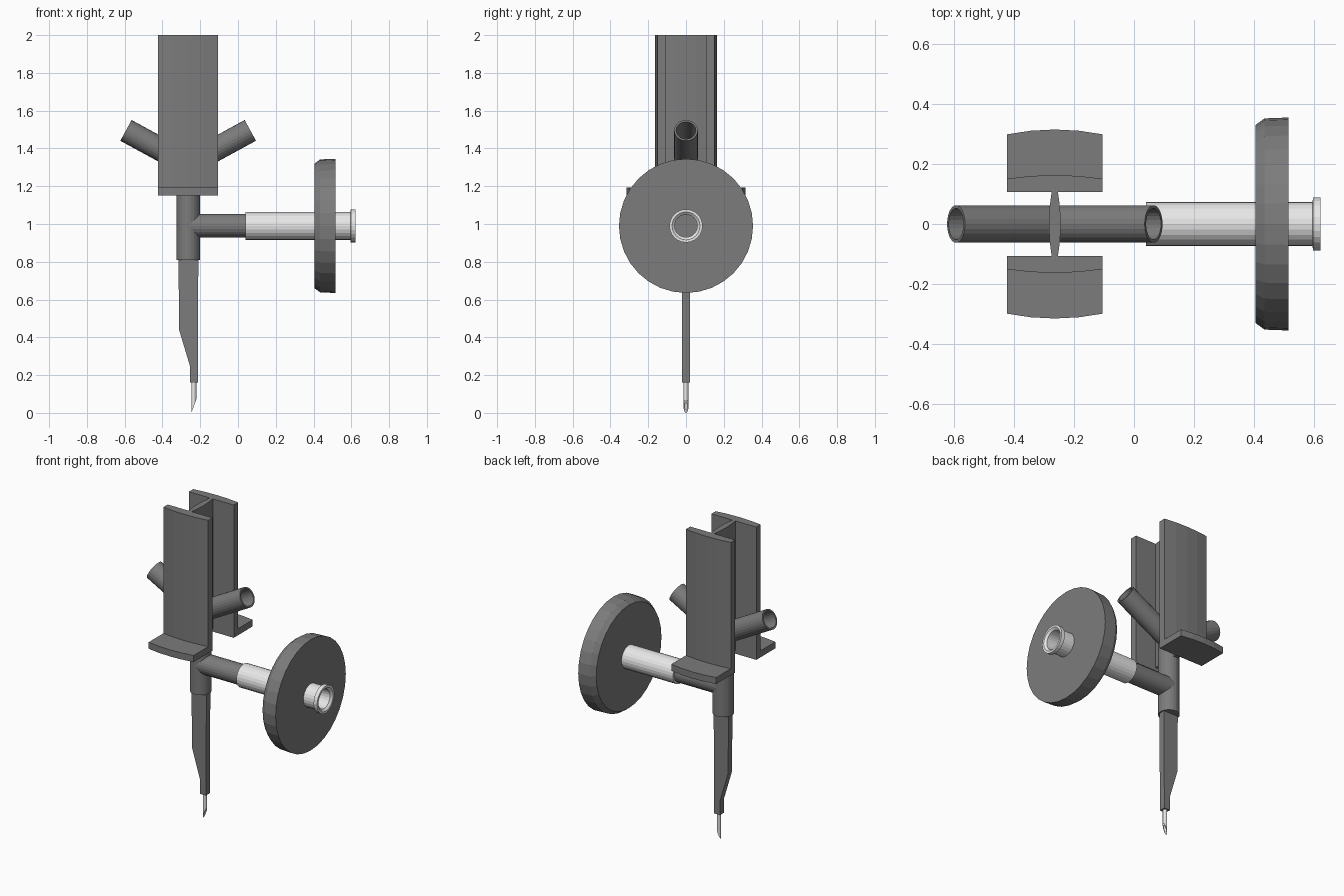
import bpy, bmesh, math
from mathutils import Vector

if "Cube" in bpy.data.objects:
    bpy.data.objects.remove(bpy.data.objects["Cube"])

def material(name, v):
    m = bpy.data.materials.new(name)
    m.diffuse_color = (v, v, v, 1)
    m.use_nodes = True
    m.node_tree.nodes["Principled BSDF"].inputs["Base Color"].default_value = m.diffuse_color
    return m

DARK = material("dark_grey", 0.2)
LIGHT = material("light_grey", 0.8)
CX = -0.264          # axis of the upright body
CZ = 0.99            # height of the side branch

def finish(name, bm, mat):
    bmesh.ops.recalc_face_normals(bm, faces=bm.faces[:])
    me = bpy.data.meshes.new(name)
    bm.to_mesh(me)
    bm.free()
    me.materials.append(mat)
    ob = bpy.data.objects.new(name, me)
    bpy.context.collection.objects.link(ob)
    return ob

def lathe(profile, steps=24, closed=False):
    """Spin (radius, height) points around local z."""
    bm = bmesh.new()
    vs = [bm.verts.new((r, 0, t)) for r, t in profile]
    pairs = list(zip(vs, vs[1:])) + ([(vs[-1], vs[0])] if closed else [])
    es = [bm.edges.new(p) for p in pairs]
    bmesh.ops.spin(bm, geom=vs + es, cent=(0, 0, 0), axis=(0, 0, 1),
                   angle=2 * math.pi, steps=steps)
    bmesh.ops.remove_doubles(bm, verts=bm.verts[:], dist=1e-5)
    return bm

def turned(name, profile, origin, axis, mat, steps=24, closed=False):
    ob = finish(name, lathe(profile, steps, closed), mat)
    ob.location = origin
    ob.rotation_mode = 'QUATERNION'
    ob.rotation_quaternion = Vector((0, 0, 1)).rotation_difference(Vector(axis))
    return ob

def prism(name, pts, direction, mat):
    bm = bmesh.new()
    f = bm.faces.new([bm.verts.new(p) for p in pts])
    ext = bmesh.ops.extrude_face_region(bm, geom=[f])
    bmesh.ops.translate(bm, vec=direction,
                        verts=[v for v in ext["geom"] if isinstance(v, bmesh.types.BMVert)])
    return finish(name, bm, mat)

# Upright body
turned("body_tube", [(0, 0.81), (0.0625, 0.81), (0.0625, 1.31), (0, 1.31)],
       (CX, 0, 0), (0, 0, 1), DARK)

# Angled open arms, left and right
for side, label in ((-1, "left"), (1, "right")):
    L = 0.375
    turned(label + "_arm", [(0, 0), (0.0625, 0), (0.0625, L), (0.052, L), (0.052, 0.08), (0, 0.08)],
           (CX, 0, 1.316), (side * 0.878, 0, 0.479), DARK)

# Finger plates with bowed outer faces and a bottom lip
def bowed(y_edge, y_mid, side, z, n=4):
    pts = [(CX - 0.159, side * 0.107, z)]
    for i in range(n + 1):
        u = 2 * i / n - 1
        pts.append((CX + 0.159 * u, side * (y_mid + (y_edge - y_mid) * u * u), z))
    return pts + [(CX + 0.159, side * 0.107, z)]

for side, label in ((-1, "front"), (1, "back")):
    prism(label + "_plate", bowed(0.151, 0.163, side, 1.15), (0, 0, 0.85), DARK)
    prism(label + "_lip", bowed(0.299, 0.315, side, 1.15), (0, 0, 0.042), DARK)

# Lens-shaped web joining the plates
web = [(CX + s * (0.010 + 0.010 * (1 - (y / 0.11) ** 2)), y, 1.17)
       for s, ys in ((1, (-0.11, -0.055, 0, 0.055, 0.11)), (-1, (0.11, 0.055, 0, -0.055, -0.11)))
       for y in ys]
prism("web", web, (0, 0, 0.83), DARK)

# Side branch, pale sleeve with end rim, and wheel-like disc
turned("branch_tube", [(0, 0), (0.0625, 0), (0.0625, 0.32), (0, 0.32)],
       (CX, 0, CZ), (1, 0, 0), DARK)
turned("sleeve", [(0.06, 0.04), (0.074, 0.04), (0.074, 0.595), (0.088, 0.597),
                  (0.088, 0.622), (0.074, 0.622), (0.06, 0.61)],
       (0, 0, CZ), (1, 0, 0), LIGHT, closed=True)
turned("disc", [(0.07, 0.405), (0.33, 0.405), (0.352, 0.435), (0.355, 0.515), (0.07, 0.515)],
       (0, 0, CZ), (1, 0, 0), DARK, steps=32, closed=True)

# Tapered flat sheath
outline = [(-0.315, 0.82), (-0.312, 0.44), (-0.255, 0.25), (-0.255, 0.16),
           (-0.213, 0.16), (-0.21, 0.82)]
prism("needle_sheath", [(x, -0.02, z) for x, z in outline], (0, 0.04, 0), DARK)

# Hollow needle with a slanted tip
bm = lathe([(0.013, -0.03), (0.013, 0.18), (0.008, 0.18), (0.008, -0.03)], 16, True)
cut = bmesh.ops.bisect_plane(bm, geom=bm.verts[:] + bm.edges[:] + bm.faces[:],
                             plane_co=(-0.013, 0, 0), plane_no=(0.07, 0, -0.026),
                             clear_outer=True)
rim = [e for e in cut["geom_cut"] if isinstance(e, bmesh.types.BMEdge)]
bmesh.ops.bridge_loops(bm, edges=rim)
finish("needle", bm, LIGHT).location = (-0.234, 0, 0)
